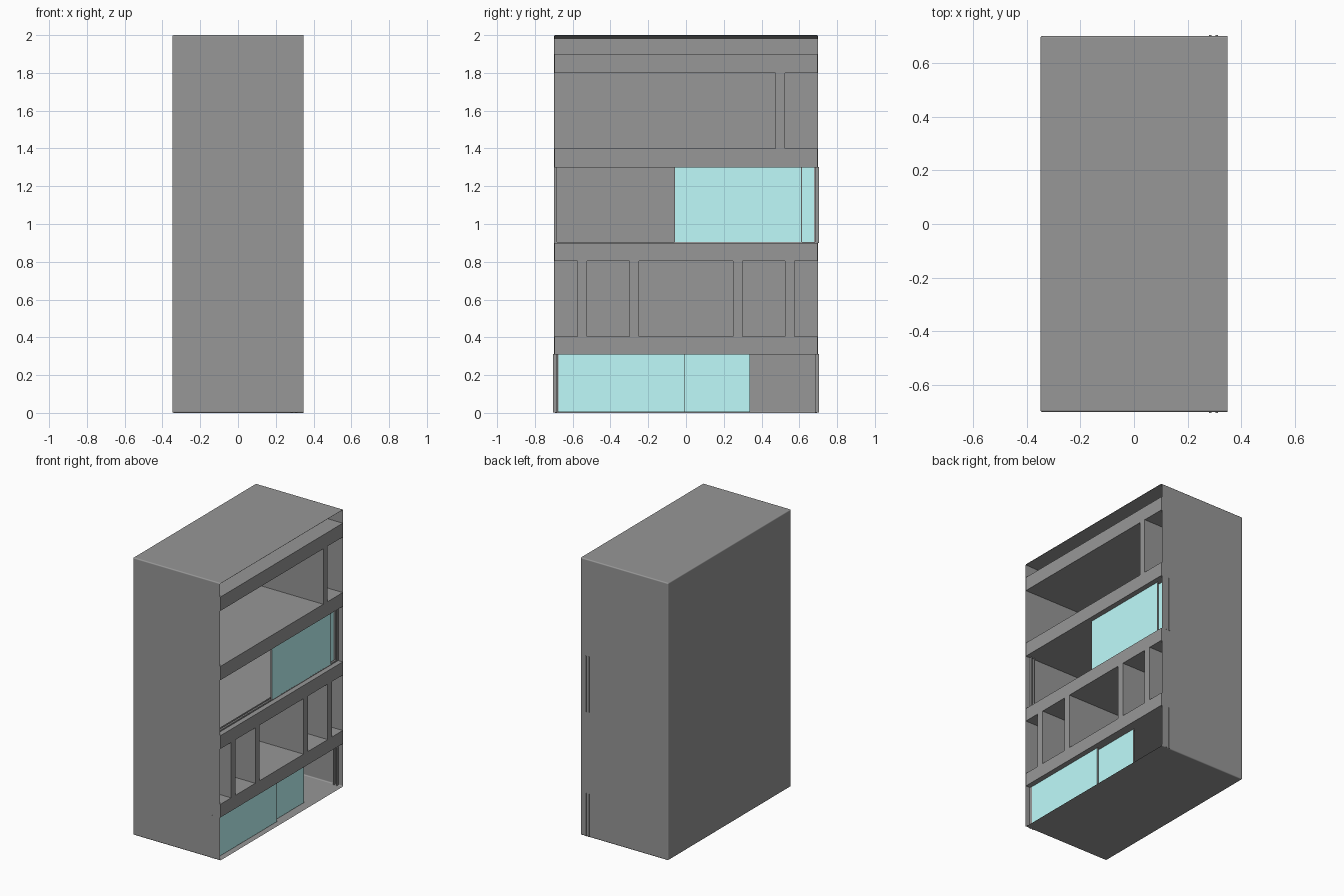
import bpy, bmesh

if "Cube" in bpy.data.objects:
    bpy.data.objects.remove(bpy.data.objects["Cube"])

X, Y, H = 0.348, 0.70, 2.0      # half depth, half width, height


def material(name, rgb):
    m = bpy.data.materials.new(name)
    m.diffuse_color = (*rgb, 1)
    m.use_nodes = True
    m.node_tree.nodes["Principled BSDF"].inputs["Base Color"].default_value = m.diffuse_color
    return m


glass = material("glass", (0.52, 0.97, 0.97))
grey = material("dark_grey", (0.31, 0.31, 0.31))


def box(name, x, y, z, mat=grey):
    """Axis-aligned box from three (low, high) ranges."""
    bm = bmesh.new()
    bmesh.ops.create_cube(bm, size=1)
    for v in bm.verts:
        v.co = [lo + (c + 0.5) * (hi - lo) for c, (lo, hi) in zip(v.co, (x, y, z))]
    me = bpy.data.meshes.new(name)
    bm.to_mesh(me)
    bm.free()
    ob = bpy.data.objects.new(name, me)
    bpy.context.collection.objects.link(ob)
    me.materials.append(mat)
    return ob


# Outer shell: thin box open on +x, with rounded back and length edges
shell = box("cabinet_shell", (-X, X), (-Y, Y), (0, H))
bm = bmesh.new()
bm.from_mesh(shell.data)
front = [f for f in bm.faces if f.calc_center_median().x > X - 0.01]
bmesh.ops.delete(bm, geom=front, context='FACES_ONLY')
edges = [e for e in bm.edges if not e.is_boundary]
bmesh.ops.bevel(bm, geom=edges, offset=0.008, segments=3, profile=0.5, affect='EDGES')
for f in bm.faces:
    f.smooth = True
bm.to_mesh(shell.data)
bm.free()
normals = shell.modifiers.new("flat_panels", 'WEIGHTED_NORMAL')
normals.weight = 100

# Thick shelves
D, W = (-X + 0.003, X), (-Y + 0.003, Y - 0.003)
for z0, z1 in ((0.31, 0.405), (0.805, 0.90), (1.30, 1.40), (1.80, 1.90)):
    box("shelf", D, W, (z0, z1))

# Top lining, its underside falling gently towards the back
lining = box("top_lining", D, W, (1.98, 1.997))
for v in lining.data.vertices:
    if v.co.x > 0 and v.co.z < 1.99:
        v.co.z = 1.996

# Upright dividers
for y in (-0.55, -0.275, 0.275, 0.55):
    box("lower_divider", D, (y - 0.025, y + 0.025), (0.405, 0.805))
box("upper_divider", D, (0.475, 0.525), (1.40, 1.80))

# Sliding door bays: twin side rails, one glass door on each
INNER, OUTER, T = 0.284, 0.308, 0.004
for bay, z0, z1, outer_y, inner_y in (("lower", 0.002, 0.312, -0.68, -0.336),
                                      ("upper", 0.90, 1.302, -0.062, 0.007)):
    for x, y in ((OUTER, outer_y), (INNER, inner_y)):
        rx = (x - T, x + T)
        for s in (-1, 1):
            reach = 0.698 if bay == "upper" and s < 0 else 0.703
            box(bay + "_side_rail", rx, sorted((s * 0.682, s * reach)), (z0, z1))
        if bay == "upper":
            box("upper_bottom_rail", rx, (-0.69, 0.69), (z0, z0 + 0.006))
        # Pane with slim grey edge strips
        box(bay + "_glass_door", (x - 0.0035, x + 0.0035),
            (y + 0.004, y + 0.671), (z0 + 0.003, z1 - 0.003), glass)
        for e in (y, y + 0.671):
            box(bay + "_door_edge", (x - 0.005, x + 0.005), (e, e + 0.004),
                (z0 + 0.003, z1 - 0.003))
